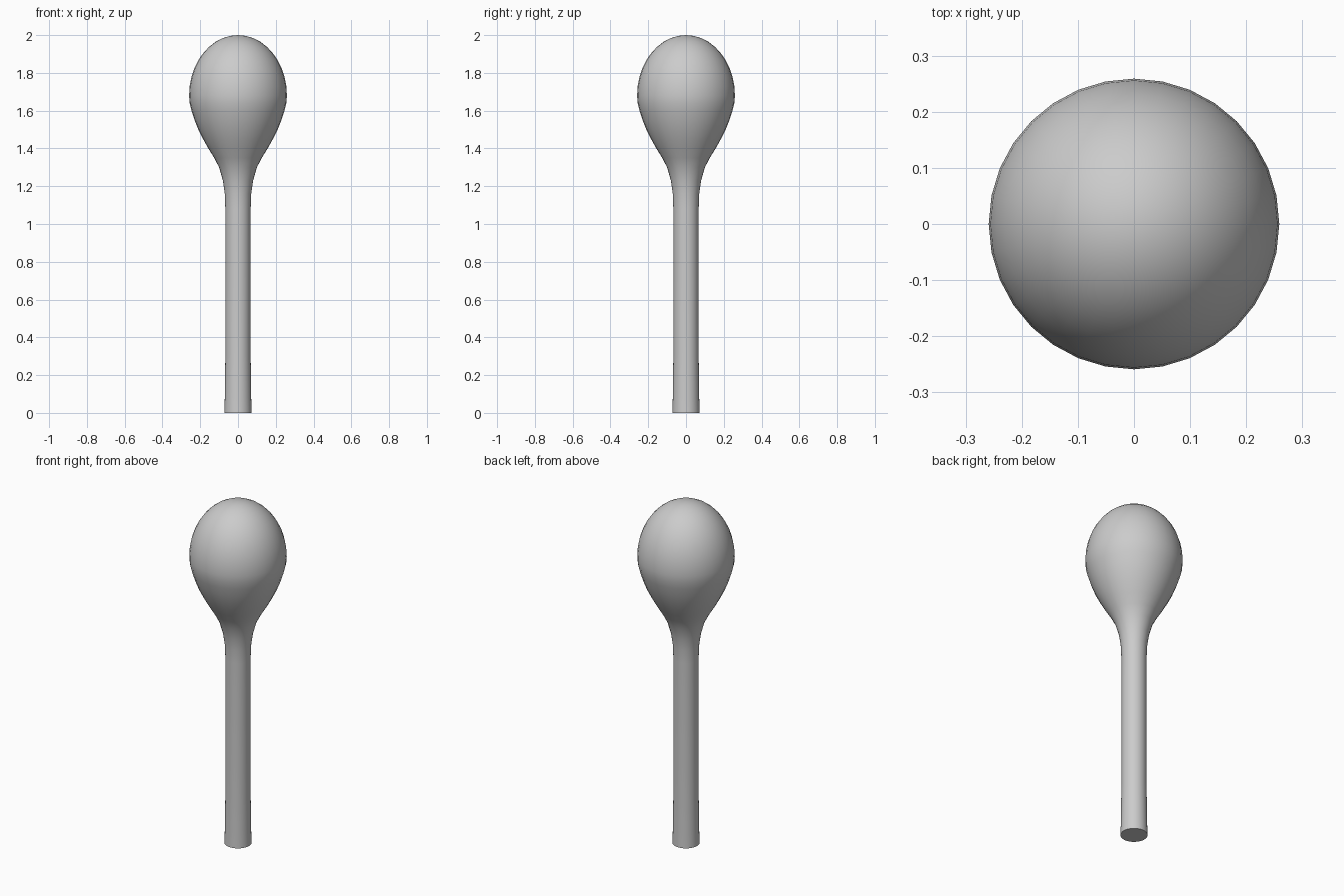
import bpy, bmesh, math

cube = bpy.data.objects.get("Cube")
if cube:
    bpy.data.objects.remove(cube, do_unlink=True)

# Plain grey material
grey = bpy.data.materials.new("plain_grey")
grey.use_nodes = True
colour = (0.6, 0.6, 0.6, 1)
grey.diffuse_color = colour
grey.node_tree.nodes["Principled BSDF"].inputs["Base Color"].default_value = colour

SIDES = 32
CENTRE, RADIUS, HEIGHT = 1.68, 0.259, 0.32

# Straight handle flaring into the lower half of the head (radius, height)
profile = [(0.072, 0), (0.07, 0.08), (0.067, 0.3), (0.067, 1.08), (0.07, 1.16),
           (0.08, 1.23), (0.1, 1.3), (0.126, 1.35), (0.157, 1.4), (0.185, 1.45),
           (0.21, 1.5), (0.23, 1.55), (0.246, 1.6), (0.256, 1.64)]
# Domed upper half of the head
profile += [(RADIUS * math.cos(a), CENTRE + HEIGHT * math.sin(a))
            for a in (math.pi / 2 * i / 10 for i in range(10))]

bm = bmesh.new()
rings = []
for r, z in profile:
    rings.append([bm.verts.new((r * math.cos(math.tau * i / SIDES),
                                r * math.sin(math.tau * i / SIDES), z))
                  for i in range(SIDES)])
for low, high in zip(rings, rings[1:]):
    for i in range(SIDES):
        j = (i + 1) % SIDES
        bm.faces.new((low[i], low[j], high[j], high[i]))

# Crown point and flat base
crown = bm.verts.new((0, 0, 2))
for i in range(SIDES):
    bm.faces.new((rings[-1][i], rings[-1][(i + 1) % SIDES], crown))
bm.faces.new(rings[0][::-1])

mesh = bpy.data.meshes.new("rounded_head_and_handle")
bm.to_mesh(mesh)
bm.free()
mesh.materials.append(grey)
club = bpy.data.objects.new("rounded_head_and_handle", mesh)
bpy.context.collection.objects.link(club)

# Smooth sides with a sharp rim at the base
bpy.ops.object.select_all(action='DESELECT')
club.select_set(True)
bpy.context.view_layer.objects.active = club
bpy.ops.object.shade_smooth_by_angle(angle=math.radians(45))
